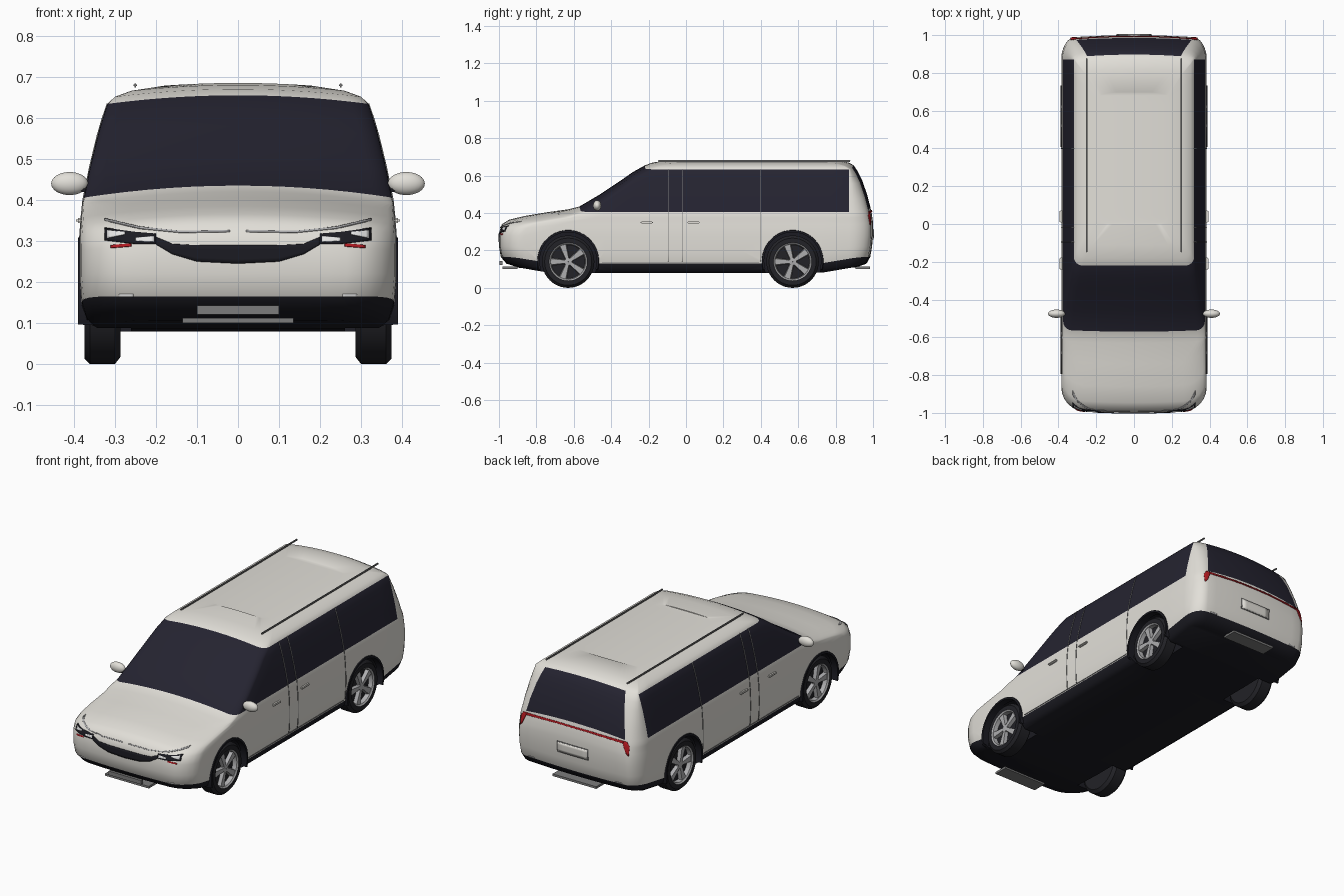
import bpy, bmesh, math
from mathutils import Vector, Matrix
from mathutils.bvhtree import BVHTree

if "Cube" in bpy.data.objects:
    bpy.data.objects.remove(bpy.data.objects["Cube"])


def material(name, r, g, b):
    m = bpy.data.materials.new(name)
    m.use_nodes = True
    m.diffuse_color = (r, g, b, 1)
    m.node_tree.nodes["Principled BSDF"].inputs["Base Color"].default_value = (r, g, b, 1)
    return m


PAINT = material("ivory paint", .76, .74, .69)
GLASS = material("dark glass", .018, .017, .03)
CLAD = material("black cladding", .011, .011, .016)
RUBBER = material("tyre rubber", .016, .016, .02)
SILVER = material("silver", .42, .42, .43)
GREY = material("trim grey", .2, .2, .2)
RED = material("lamp red", .45, .01, .015)
LAMP = material("lamp white", .85, .85, .85)


def finish(name, bm, mats, angle=35):
    bmesh.ops.recalc_face_normals(bm, faces=bm.faces)
    mesh = bpy.data.meshes.new(name)
    bm.to_mesh(mesh)
    bm.free()
    for m in mats:
        mesh.materials.append(m)
    mesh.shade_smooth()
    mesh.set_sharp_from_angle(angle=math.radians(angle))
    ob = bpy.data.objects.new(name, mesh)
    bpy.context.scene.collection.objects.link(ob)
    return ob


def clamp(t):
    return max(0, min(1, t))


# Body shell: stacked plan outlines (height, front y, rear y, half width)
LEVELS = [(.08, -.89, .91, .345), (.095, -.96, .965, .368), (.13, -.99, .985, .38),
          (.2, -1, .995, .385), (.29, -1, 1, .385), (.34, -.985, 1, .384),
          (.365, -.945, .998, .382), (.385, -.86, .995, .381), (.405, -.74, .992, .38),
          (.42, -.63, .988, .379), (.435, -.57, .985, .375), (.5, -.46, .968, .362),
          (.58, -.34, .94, .342), (.62, -.283, .92, .33), (.655, -.22, .897, .318),
          (.67, -.18, .87, .3), (.68, -.11, .82, .26), (.685, 0, .7, .18)]
CLAD_TOP, BELT, GLASS_TOP = 2, 10, 14
FLAT, CORNER, SIDE, PILLAR = 6, 6, 12, .886


def half_outline(z, front, rear, w):
    r = .12 if z < .41 else .045
    pts = [((w - r) * i / FLAT, front) for i in range(FLAT)]
    for i in range(CORNER):
        a = math.pi / 2 * i / CORNER
        pts.append((w - r + r * math.sin(a), front + r - r * math.cos(a)))
    start, stop = front + r, min(PILLAR, rear - .01)
    pts += [(w, start + (stop - start) * i / SIDE) for i in range(SIDE)]
    rx = .07
    for i in range(CORNER):
        a = math.pi / 2 * i / CORNER
        pts.append((w - rx + rx * math.cos(a), stop + (rear - stop) * math.sin(a)))
    pts += [((w - rx) * (1 - i / FLAT), rear) for i in range(FLAT + 1)]
    out = []
    for x, y in pts:
        bow = 1 - .016 * (x / w) ** 2 * clamp((abs(y) - .2) / .3)
        t = clamp((abs(y) - .7) / .28)
        lift = .035 * t * t * (3 - 2 * t) * clamp((.3 - z) / .17)
        drop = .03 * (x / .38) ** 2 * clamp((z - .2) / .2)
        out.append(Vector((x, y * bow, z + lift - drop)))
    return out


bm = bmesh.new()
rings = []
for level in LEVELS:
    half = half_outline(*level)
    n = len(half) - 1
    ring = half + [Vector((-p.x, p.y, p.z)) for p in half[-2:0:-1]]
    rings.append([bm.verts.new(p) for p in ring])
for k in range(len(rings) - 1):
    for j in range(2 * n):
        a, b, i = rings[k], rings[k + 1], (j + 1) % (2 * n)
        f = bm.faces.new((a[j], a[i], b[i], b[j]))
        seg = min(j, 2 * n - 1 - j)
        rear_post = FLAT + CORNER + SIDE <= seg < n - FLAT
        if k < CLAD_TOP:
            f.material_index = 2
        elif BELT <= k < GLASS_TOP and not rear_post:
            f.material_index = 1
for ring, index in ((rings[0], 2), (rings[-1], 0)):
    for i in range(n):
        corners = [ring[i], ring[i + 1], ring[-i - 1], ring[-i]]
        f = bm.faces.new(list(dict.fromkeys(corners)))
        f.material_index = index
shell = BVHTree.FromBMesh(bm)
body = finish("body_shell", bm, [PAINT, GLASS, CLAD], 50)

# Wheel arches cut from the shell
WHEELS = [(s, y) for s in (1, -1) for y in (-.63, .57)]
bm = bmesh.new()
for s, y in WHEELS:
    bmesh.ops.create_cone(bm, cap_ends=True, segments=48, radius1=.157, radius2=.157, depth=.2,
                          matrix=Matrix.Translation((s * .36, y, .145)) @ Matrix.Rotation(math.pi / 2, 4, 'Y'))
for f in bm.faces:
    f.material_index = 2
cutter = finish("arch_cutter", bm, [PAINT, GLASS, CLAD])
cutter.hide_render = True
mod = body.modifiers.new("arches", 'BOOLEAN')
mod.operation, mod.solver, mod.object = 'DIFFERENCE', 'EXACT', cutter
graph = bpy.context.evaluated_depsgraph_get()
cut_mesh = bpy.data.meshes.new_from_object(body.evaluated_get(graph))
body.modifiers.clear()
body.data = cut_mesh
body.data.set_sharp_from_angle(angle=math.radians(50))
bpy.data.objects.remove(cutter)


# Lathe around the x axis; each profile step carries a material slot
def lathe(bm, profile, slots, centre, s, a0=0, a1=2 * math.pi, segs=40):
    rows = []
    for i in range(segs + 1):
        a = a0 + (a1 - a0) * i / segs
        rows.append([bm.verts.new((centre[0] + s * x, centre[1] + r * math.cos(a), centre[2] + r * math.sin(a)))
                     for x, r in profile])
    for p, q in zip(rows, rows[1:]):
        for k, slot in enumerate(slots):
            bm.faces.new((p[k], p[k + 1], q[k + 1], q[k])).material_index = slot
    bmesh.ops.remove_doubles(bm, verts=bm.verts, dist=1e-5)


for s, y in WHEELS:
    label = ("front" if y < 0 else "rear") + ("_left" if s > 0 else "_right")
    hub = (s * .33, y, .14)
    bm = bmesh.new()
    lathe(bm, [(-.044, .001), (-.044, .122), (-.03, .14), (.03, .14), (.044, .126), (.044, .102),
               (.038, .094), (.015, .09), (.015, .001)], [0, 0, 0, 0, 0, 1, 1, 0], hub, s)
    finish("wheel_" + label, bm, [RUBBER, SILVER])
    bm = bmesh.new()
    lathe(bm, [(.015, .02), (.036, .02), (.038, .001)], [0, 0], hub, s, segs=20)
    for k in range(5):
        turn = Matrix.Rotation(math.pi / 2 + math.tau * k / 5, 4, 'X')
        ends = [[bm.verts.new(Vector(hub) + turn @ Vector((s * x, u, r)))
                 for x, u in ((.016, -w), (.036, -w * .8), (.036, w * .8), (.016, w))]
                for r, w in ((.012, .01), (.096, .021))]
        for i in range(4):
            j = (i + 1) % 4
            bm.faces.new((ends[0][i], ends[0][j], ends[1][j], ends[1][i]))
    finish("spokes_" + label, bm, [SILVER])
    bm = bmesh.new()
    lathe(bm, [(-.03, .152), (.007, .152), (.007, .163), (-.03, .17)], [0, 0, 0],
          (s * .383, y, .145), s, -.3, math.pi + .3)
    finish("arch_trim_" + label, bm, [CLAD])


# Thin plates laid on the shell: rows of (u, low, high), seen along x or y
def plate(name, rows, axis, side, mat, gap=.002, steps=6):
    bm = bmesh.new()
    grid = []
    fine = [[p + (q - p) * i / steps for p, q in zip(a, b)] for a, b in zip(rows, rows[1:]) for i in range(steps)]
    for u, lo, hi in fine + [rows[-1]]:
        line = []
        for t in (0, .25, .5, .75, 1):
            v = lo + (hi - lo) * t
            start = Vector((u, side * 2, v)) if axis == 'y' else Vector((side * 2, v, u))
            way = Vector((0, -side, 0)) if axis == 'y' else Vector((-side, 0, 0))
            hit = shell.ray_cast(start, way)[0]
            line.append(bm.verts.new(hit - way * gap) if hit else None)
        grid.append(line)
    for a, b in zip(grid, grid[1:]):
        for k in range(4):
            quad = (a[k], a[k + 1], b[k + 1], b[k])
            if all(quad):
                bm.faces.new(quad)
    ob = finish(name, bm, [mat])
    solid = ob.modifiers.new("thickness", 'SOLIDIFY')
    solid.thickness, solid.offset = .003, 0


def box(name, centre, size, mat, bevel=0):
    bm = bmesh.new()
    bmesh.ops.create_cube(bm, matrix=Matrix.Translation(centre) @ Matrix.Diagonal((*size, 1)))
    if bevel:
        bmesh.ops.bevel(bm, geom=bm.edges[:], offset=bevel, segments=2, affect='EDGES')
    finish(name, bm, [mat])


# Nose: grille, plates and skid strips
plate("grille", [(-.2, .292, .31), (-.16, .268, .293), (-.1, .25, .29), (0, .245, .29),
                 (.1, .25, .29), (.16, .268, .293), (.2, .292, .31)], 'y', -1, CLAD)
box("front_number_plate", (0, -.99, .132), (.2, .016, .022), GREY)
box("front_skid_strip", (0, -.94, .107), (.27, .08, .012), GREY)
box("rear_skid_strip", (0, .945, .107), (.27, .08, .012), GREY)
plate("rear_plate_frame", [(-.095, .255, .315), (.095, .255, .315)], 'y', 1, GREY)
plate("rear_number_plate", [(-.091, .259, .311), (.091, .259, .311)], 'y', 1, PAINT, .004)
plate("rear_light_bar", [(-.3, .398, .41), (-.1, .408, .417), (.1, .408, .417), (.3, .398, .41)], 'y', 1, RED, .004)

for s in (1, -1):
    tag = "_left" if s > 0 else "_right"
    # Lamps
    plate("headlamp_frame" + tag, [(s * .2, .293, .318), (s * .25, .293, .322), (s * .325, .302, .332)], 'y', -1, CLAD)
    plate("headlamp_lens" + tag, [(s * .205, .298, .312), (s * .25, .3, .308)], 'y', -1, LAMP, .004)
    plate("headlamp_strip" + tag, [(s * .275, .316, .322), (s * .318, .307, .327)], 'y', -1, LAMP, .004)
    plate("front_reflector" + tag, [(s * .26, .287, .294), (s * .31, .283, .29)], 'y', -1, RED)
    plate("hood_crease" + tag, [(s * .02, .322, .327), (s * .14, .32, .325), (s * .24, .33, .335),
                                (s * .325, .35, .355)], 'y', -1, SILVER)
    plate("fog_lamp" + tag, [(s * .255, .164, .171), (s * .29, .164, .171)], 'y', -1, LAMP)
    plate("rear_reflector" + tag, [(s * .25, .164, .172), (s * .29, .164, .172)], 'y', 1, SILVER)
    plate("tail_lamp" + tag, [(s * .3, .395, .411), (s * .32, .35, .408), (s * .335, .335, .385)], 'y', 1, RED, .004)
    # Door seams, handles and sill line
    for part, y in (("front", -.095), ("middle", -.02), ("rear", .4)):
        plate(part + "_door_seam" + tag, [(.14, y - .002, y + .002), (.4, y - .002, y + .002),
                                          (.635, y - .002, y + .002)], 'x', s, GREY, .001)
    for part, y in (("front", -.21), ("rear", .04)):
        box(part + "_door_handle" + tag, (s * .386, y, .35), (.016, .065, .012), PAINT, .004)
    box("sill_line" + tag, (s * .38, -.03, .137), (.006, .84, .005), GREY)
    # Mirrors and roof rails
    bm = bmesh.new()
    bmesh.ops.create_uvsphere(bm, u_segments=24, v_segments=16, radius=1,
                              matrix=Matrix.Translation((s * .41, -.475, .44)) @ Matrix.Diagonal((.045, .022, .028, 1)))
    finish("door_mirror" + tag, bm, [PAINT], 60)
    box("mirror_stalk" + tag, (s * .372, -.475, .425), (.04, .02, .012), CLAD, .003)
    box("roof_rail" + tag, (s * .25, .365, .679), (.009, 1.03, .01), GREY, .003)
